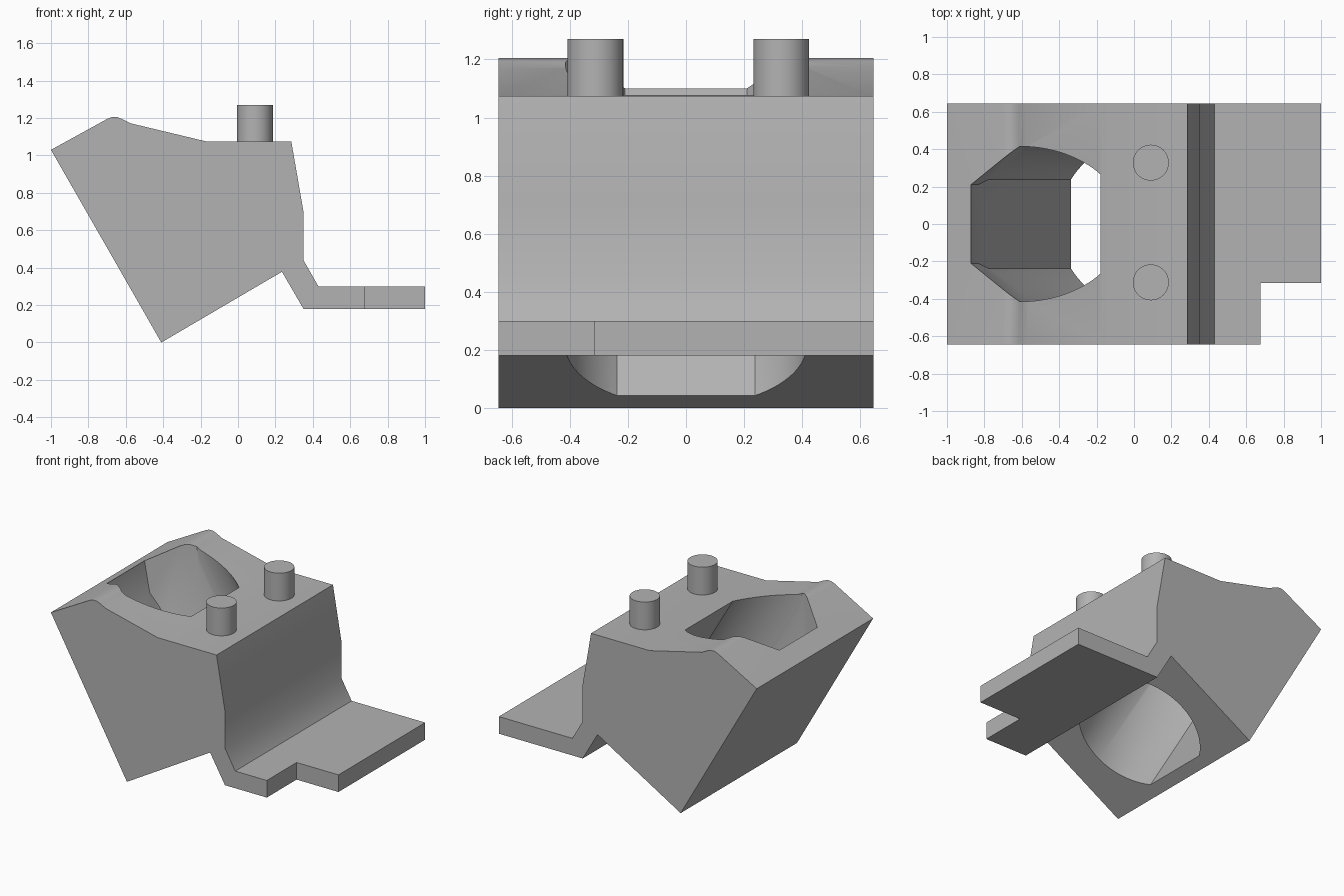
import bpy
import bmesh
from math import cos, sin, radians, asin, pi
from mathutils import Vector, Matrix

old = bpy.data.objects.get("Cube")
if old:
    bpy.data.objects.remove(old)

grey = bpy.data.materials.new("plain grey")
grey.use_nodes = True
colour = (0.45, 0.45, 0.45, 1)
grey.diffuse_color = colour
grey.node_tree.nodes["Principled BSDF"].inputs["Base Color"].default_value = colour


def add_object(name, bm):
    bmesh.ops.recalc_face_normals(bm, faces=bm.faces)
    mesh = bpy.data.meshes.new(name)
    bm.to_mesh(mesh)
    bm.free()
    mesh.materials.append(grey)
    obj = bpy.data.objects.new(name, mesh)
    bpy.context.collection.objects.link(obj)
    return obj


def prism(points, offset):
    bm = bmesh.new()
    face = bm.faces.new([bm.verts.new(p) for p in points])
    top = bmesh.ops.extrude_face_region(bm, geom=[face])["geom"]
    verts = [v for v in top if isinstance(v, bmesh.types.BMVert)]
    bmesh.ops.translate(bm, verts=verts, vec=offset)
    return bm


def smooth(obj):
    bpy.ops.object.select_all(action='DESELECT')
    obj.select_set(True)
    bpy.context.view_layer.objects.active = obj
    bpy.ops.object.shade_smooth_by_angle(angle=radians(32))


def cut(obj, cutter):
    mod = obj.modifiers.new("cut", 'BOOLEAN')
    mod.operation = 'DIFFERENCE'
    mod.solver = 'EXACT'
    mod.object = cutter
    bpy.context.view_layer.objects.active = obj
    bpy.ops.object.modifier_apply(modifier=mod.name)
    bpy.data.objects.remove(cutter)


# Body and shelf: one side profile extruded across the width
half = 0.645
profile = [(-1, 1.03), (-0.70, 1.195), (-0.675, 1.205), (-0.645, 1.205),
           (-0.615, 1.193), (-0.575, 1.172), (-0.17, 1.075), (0.285, 1.075),
           (0.35, 0.70), (0.35, 0.44), (0.43, 0.30), (1, 0.30), (1, 0.18),
           (0.35, 0.18), (0.235, 0.378), (-0.41, 0)]
body = add_object("body", prism([(x, -half, z) for x, z in profile],
                                (0, 2 * half, 0)))

# Corner notch in the shelf
notch = [(0.675, -0.9, 0), (1.2, -0.9, 0), (1.2, -0.315, 0), (0.675, -0.315, 0)]
cut(body, add_object("notch_cutter", prism(notch, (0, 0, 0.6))))

# Slanted bore: a round hole with two flats, in (u along face, y, v depth)
radius, centre, low, high = 0.415, 0.425, 0.085, 0.745
a0 = asin((low - centre) / radius)
a1 = asin((high - centre) / radius)
steps = 32
arc = [a0 + (a1 - a0) * i / steps for i in range(steps + 1)]
section = [(centre + radius * sin(a), radius * cos(a), -0.1) for a in arc]
section += [(u, -y, v) for u, y, v in reversed(section)]
bore = prism(section, (0, 0, 1.6))

# Tapered facets at the low end of the bore mouth
for side in (-1, 0, 1):
    foot = Vector((low, 0.21 * side, 0.98))
    rim = Vector((0.159, 0.21 * side, 1.185))
    far = Vector((0.43, 0.415 * side, 1.13)) if side else foot + Vector((0, 1, 0))
    normal = (rim - foot).cross(far - foot)
    if normal.x > 0:
        normal.negate()
    geom = bore.verts[:] + bore.edges[:] + bore.faces[:]
    res = bmesh.ops.bisect_plane(bore, geom=geom, plane_co=foot,
                                 plane_no=normal, clear_outer=True)
    rims = [e for e in bore.edges if e.is_boundary]
    if rims:
        bmesh.ops.holes_fill(bore, edges=rims, sides=0)

tilt = radians(30.4)
frame = Matrix(((cos(tilt), 0, -sin(tilt), -0.41),
                (0, 1, 0, 0),
                (sin(tilt), 0, cos(tilt), 0),
                (0, 0, 0, 1)))
bmesh.ops.transform(bore, matrix=frame, verts=bore.verts)
cut(body, add_object("bore_cutter", bore))
smooth(body)

# Two locating pins on the top
for name, y in (("left_pin", 0.328), ("right_pin", -0.312)):
    ring = [(0.09 + 0.096 * cos(2 * pi * i / 48),
             y + 0.096 * sin(2 * pi * i / 48), 1.06) for i in range(48)]
    smooth(add_object(name, prism(ring, (0, 0, 0.21))))
